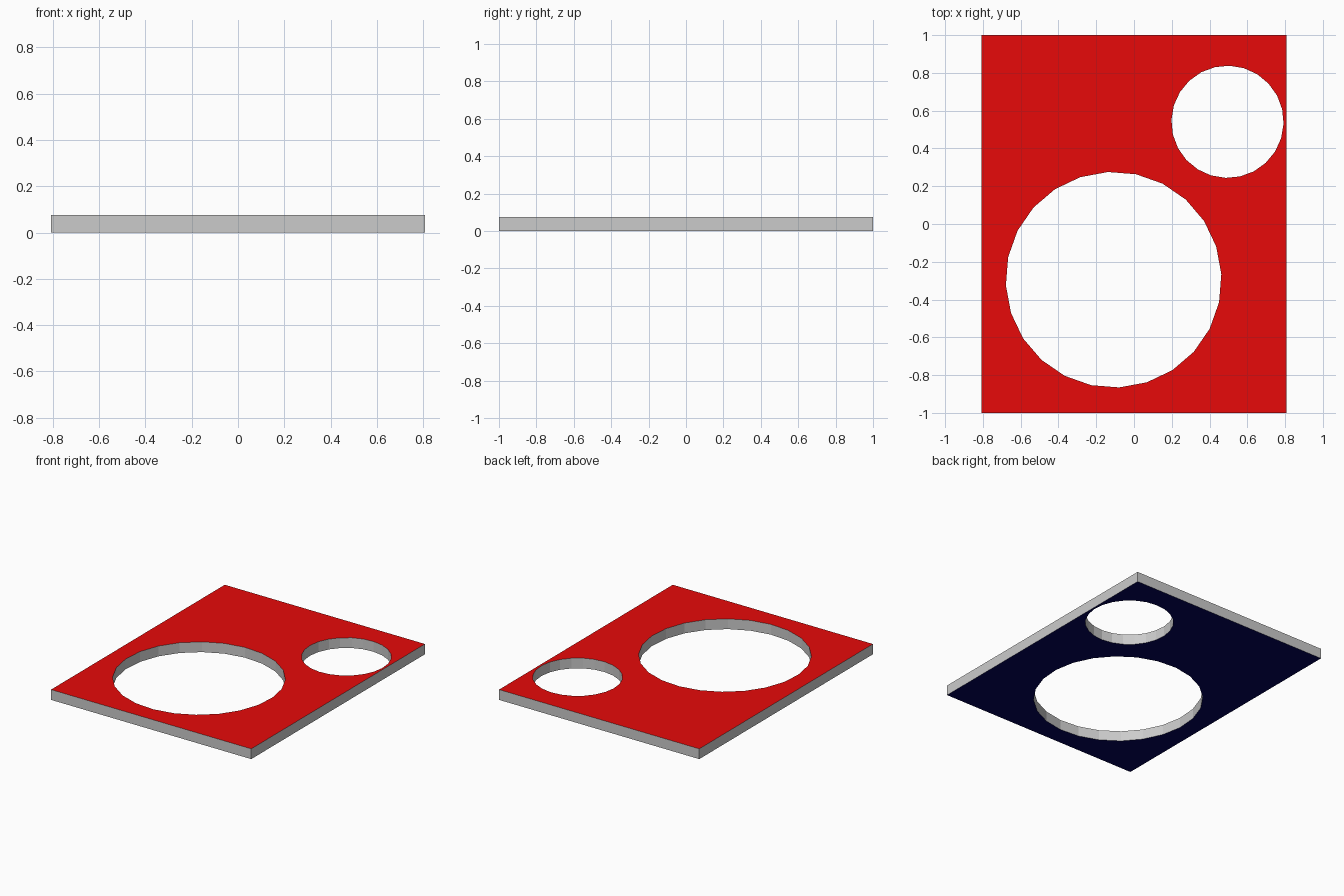
import bpy, bmesh
from math import cos, sin, tau, radians

if "Cube" in bpy.data.objects:
    bpy.data.objects.remove(bpy.data.objects["Cube"])

THICK = 0.075


def ring(cx, cy, r, phase, n=24):
    return [(cx + r * cos(tau * i / n + radians(phase)),
             cy + r * sin(tau * i / n + radians(phase))) for i in range(n)]


def material(name, color):
    m = bpy.data.materials.new(name)
    m.diffuse_color = color
    m.use_nodes = True
    m.node_tree.nodes["Principled BSDF"].inputs["Base Color"].default_value = m.diffuse_color
    return m


# Outline of the plate and its two round openings
outlines = [
    [(-0.807, -1), (0.807, -1), (0.807, 1), (-0.807, 1)],
    ring(-0.108, -0.295, 0.571, 3),
    ring(0.495, 0.541, 0.297, -2),
]

bm = bmesh.new()
for pts in outlines:
    vs = [bm.verts.new((x, y, 0)) for x, y in pts]
    for a, b in zip(vs, vs[1:] + vs[:1]):
        bm.edges.new((a, b))
bmesh.ops.triangle_fill(bm, edges=bm.edges[:], use_beauty=True, normal=(0, 0, 1))

# Thicken the sheet, keeping the bottom faces
geom = bmesh.ops.extrude_face_region(bm, geom=bm.faces[:], use_keep_orig=True)["geom"]
bmesh.ops.translate(bm, vec=(0, 0, THICK),
                    verts=[g for g in geom if isinstance(g, bmesh.types.BMVert)])
bmesh.ops.recalc_face_normals(bm, faces=bm.faces[:])

# Grey edges, red top, navy underside
for f in bm.faces:
    f.material_index = 1 if f.normal.z > 0.5 else 2 if f.normal.z < -0.5 else 0

mesh = bpy.data.meshes.new("plate")
bm.to_mesh(mesh)
bm.free()
mesh.materials.append(None)
mesh.materials.append(material("red_top", (0.8, 0.003, 0.003, 1)))
mesh.materials.append(material("navy_underside", (0.001, 0.001, 0.1, 1)))
plate = bpy.data.objects.new("plate", mesh)
bpy.context.collection.objects.link(plate)
